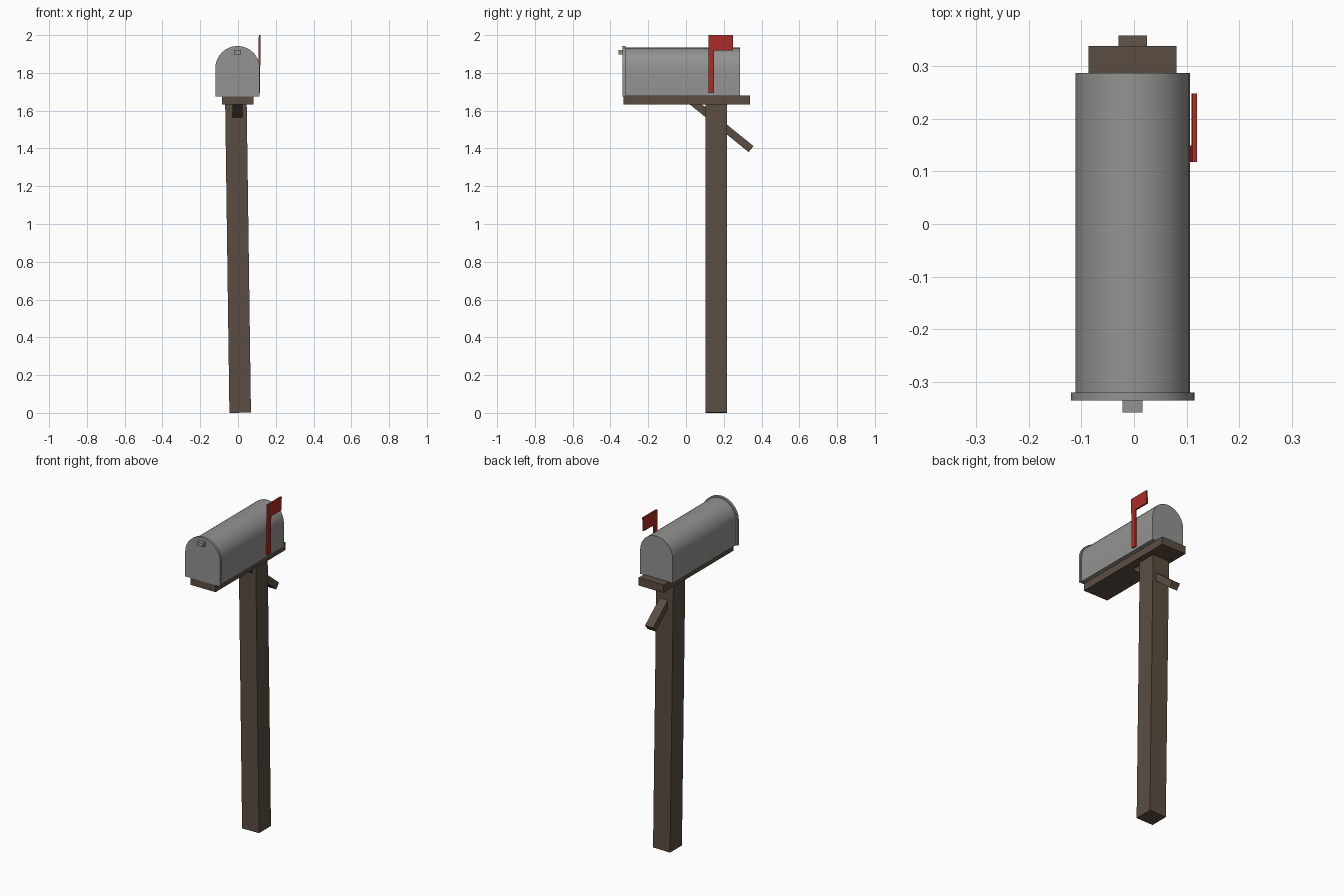
import bpy
import bmesh
import math
from mathutils import Vector

cube = bpy.data.objects.get("Cube")
if cube:
    bpy.data.objects.remove(cube, do_unlink=True)


def material(name, colour):
    mat = bpy.data.materials.new(name)
    mat.use_nodes = True
    mat.diffuse_color = (*colour, 1)
    mat.node_tree.nodes["Principled BSDF"].inputs["Base Color"].default_value = (*colour, 1)
    return mat


WOOD = material("brown wood", (0.105, 0.076, 0.055))
METAL = material("grey metal", (0.29, 0.29, 0.28))
RED = material("flag red", (0.41, 0.026, 0.019))


def prism(name, outline, depth, mat, location=(0, 0, 0), rotation=(0, 0, 0)):
    """Extrude a closed outline of 3D points along the depth vector."""
    bm = bmesh.new()
    face = bm.faces.new([bm.verts.new(p) for p in outline])
    cap = bmesh.ops.extrude_face_region(bm, geom=[face])
    moved = [v for v in cap["geom"] if isinstance(v, bmesh.types.BMVert)]
    bmesh.ops.translate(bm, verts=moved, vec=Vector(depth))
    bmesh.ops.recalc_face_normals(bm, faces=bm.faces)
    mesh = bpy.data.meshes.new(name)
    bm.to_mesh(mesh)
    bm.free()
    mesh.materials.append(mat)
    obj = bpy.data.objects.new(name, mesh)
    obj.location, obj.rotation_euler = location, rotation
    bpy.context.collection.objects.link(obj)
    return obj


def box(name, low, high, mat, **placement):
    (x0, y0, z0), (x1, y1, z1) = low, high
    outline = [(x0, y0, z0), (x1, y0, z0), (x1, y1, z0), (x0, y1, z0)]
    return prism(name, outline, (0, 0, z1 - z0), mat, **placement)


def arch(name, radius, bottom, y0, y1):
    """Flat-bottomed tunnel with a half-round top."""
    steps = 16
    outline = [(CENTRE - radius, y0, bottom), (CENTRE + radius, y0, bottom)]
    for i in range(steps + 1):
        a = math.pi * i / steps
        outline.append((CENTRE + radius * math.cos(a), y0, SPRING + radius * math.sin(a)))
    obj = prism(name, outline, (0, y1 - y0, 0), METAL)
    bpy.ops.object.select_all(action="DESELECT")
    bpy.context.view_layer.objects.active = obj
    obj.select_set(True)
    bpy.ops.object.shade_smooth_by_angle(angle=math.radians(30))
    return obj


CENTRE, SPRING = -0.0025, 1.825
LEAN = 0.0137

# Slightly leaning post, with its top hidden in the shelf
half = 0.057
box("post", (-half, -half, 0), (half, half, 1.655), WOOD,
    location=(0.0115, 0.161, half * math.sin(LEAN)), rotation=(0, -LEAN, 0))

# Shelf under the box
box("shelf", (-0.086, -0.331, 1.632), (0.081, 0.338, 1.68), WOOD)

# Diagonal brace running through the post up into the shelf
box("brace", (-0.027, -0.411, -0.0205), (0.027, 0, 0.0205), WOOD,
    location=(CENTRE, 0.3445, 1.3965), rotation=(-math.radians(39), 0, 0))

# Box body, door rim and door handle
arch("box_body", 0.109, 1.677, -0.322, 0.287)
arch("door", 0.1175, 1.676, -0.335, -0.32)
box("door_handle", (-0.022, -0.358, 1.897), (0.016, -0.33, 1.921), METAL)

# Signal flag, leaning gently outward on the left side
flag = [(0, 0.118), (0.031, 0.118)]
pole_low, pole_high, panel_low = 0, 0.307, 0.226
outline = [(0, 0, pole_low), (0, 0.031, pole_low), (0, 0.031, panel_low),
           (0, 0.13, panel_low), (0, 0.13, pole_high), (0, 0, pole_high)]
prism("signal_flag", outline, (0.01, 0, 0), RED,
      location=(0.1058, 0.118, 1.693), rotation=(0, LEAN, 0))
